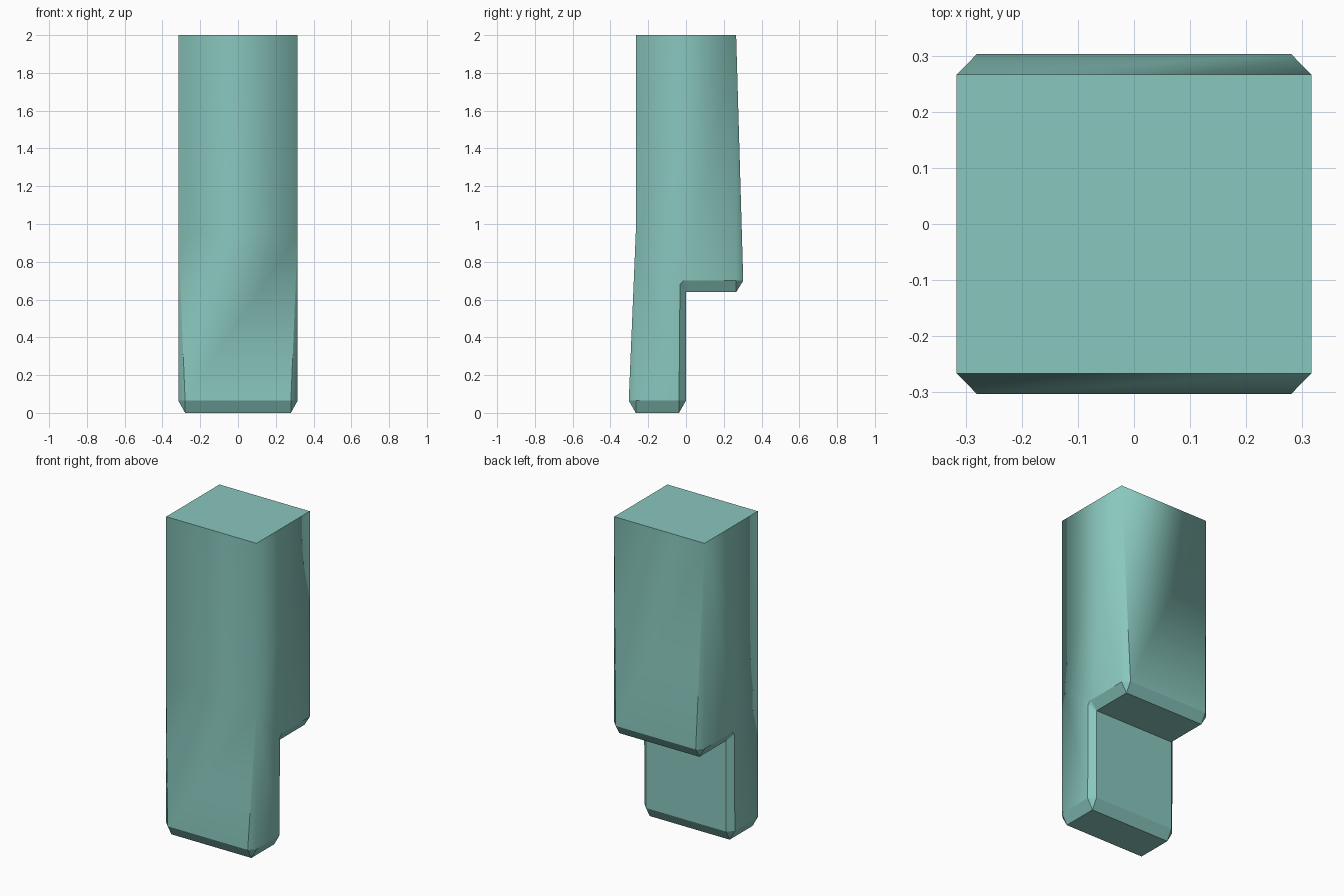
import bpy, bmesh

if "Cube" in bpy.data.objects:
    bpy.data.objects.remove(bpy.data.objects["Cube"])

SIDE_X, INNER_X = 0.316, 0.28

# Flat side outline (y, z) at x = +-SIDE_X
side = [(-.266, .065), (-.037, .065), (-.032, .68), (-.012, .70), (.266, .70),
        (.266, 1.98), (.266, 2), (-.266, 2), (-.266, .95)]
# Chamfered rim outline (y, z) at x = +-INNER_X
rim = [(-.303, .065), (-.266, 0), (-.037, 0), (0, .065), (0, .64),
       (.266, .64), (.303, .70)]
# Chamfer strips between the two outlines; rim indices follow the side indices
R = len(side)
chamfers = [(8, 0, R), (0, R + 1, R), (0, 1, R + 2, R + 1), (1, R + 3, R + 2),
            (1, 2, R + 4, R + 3), (2, 3, R + 4), (3, 4, R + 5, R + 4),
            (4, R + 6, R + 5), (4, 5, R + 6)]
# Closed loop spanned from left to right
loop = [7, 8] + [R + i for i in range(len(rim))] + [5, 6]

bm = bmesh.new()
halves = []
for s in (1, -1):
    v = [bm.verts.new((s * SIDE_X, y, z)) for y, z in side]
    v += [bm.verts.new((s * INNER_X, y, z)) for y, z in rim]
    bm.faces.new(v[:R])
    for f in chamfers:
        bm.faces.new([v[i] for i in f])
    halves.append(v)
a, b = halves
for i, j in zip(loop, loop[1:] + loop[:1]):
    bm.faces.new((a[i], a[j], b[j], b[i]))
bmesh.ops.recalc_face_normals(bm, faces=bm.faces)

# Smooth shading rolls around the upright corners; chamfers stay crisp
for f in bm.faces:
    f.smooth = True
for e in bm.edges:
    p, q = (w.co for w in e.verts)
    upright = (p - q).xy.length < 1e-4 and abs(p.y) > .2
    e.smooth = upright or e.calc_face_angle(0) < 0.3

mesh = bpy.data.meshes.new("lap_joint_post")
bm.to_mesh(mesh)
bm.free()
post = bpy.data.objects.new("lap_joint_post", mesh)
bpy.context.collection.objects.link(post)

mat = bpy.data.materials.new("teal")
mat.diffuse_color = (0.25, 0.57, 0.51, 1)
mat.use_nodes = True
mat.node_tree.nodes["Principled BSDF"].inputs["Base Color"].default_value = mat.diffuse_color
mesh.materials.append(mat)
